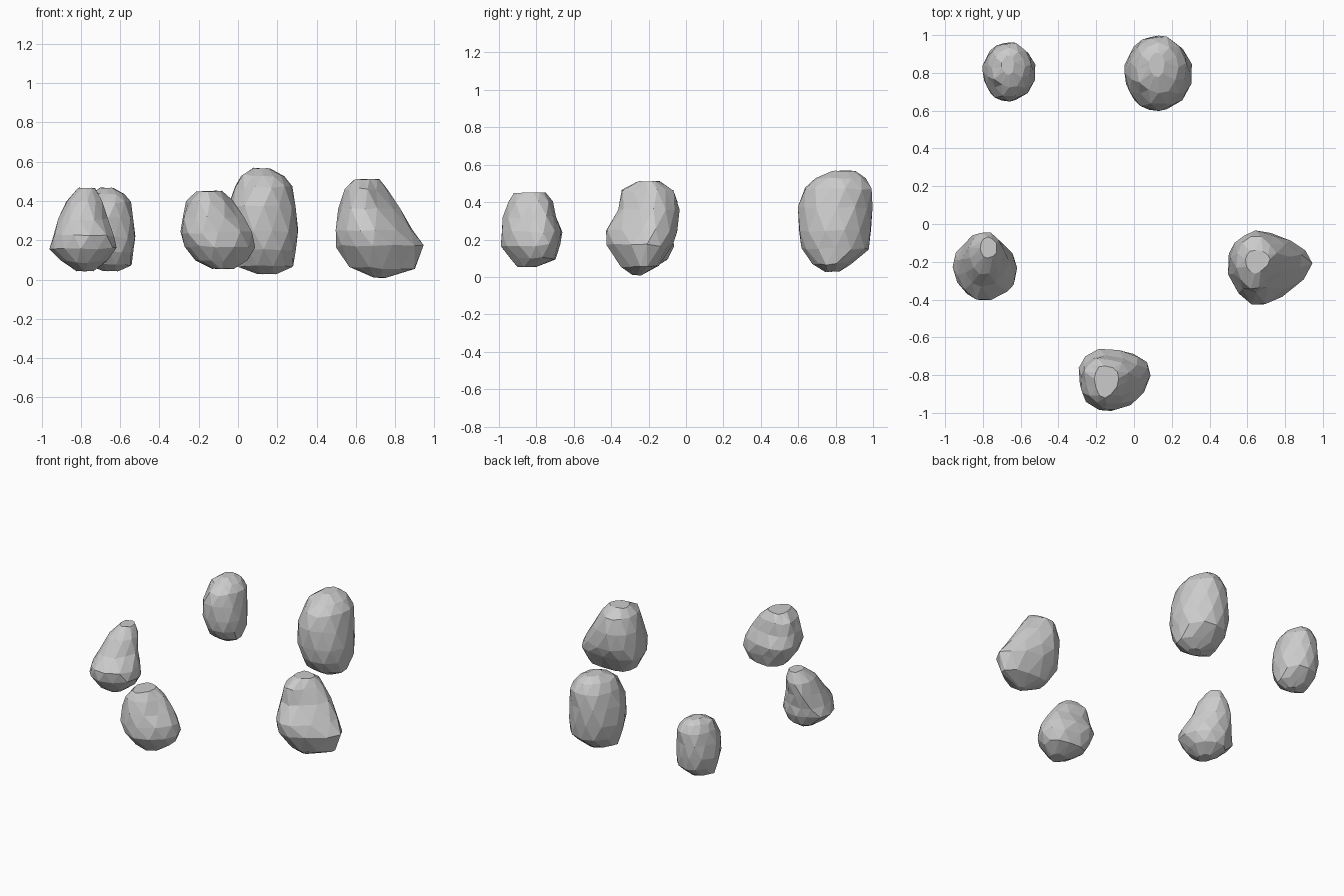
import bpy, bmesh, math, random

if "Cube" in bpy.data.objects:
    bpy.data.objects.remove(bpy.data.objects["Cube"])

SEGMENTS = 12


def section(level, focus, powers, turn):
    """Ring of points filling the box x0..x1, y0..y1 at height z."""
    z, x0, x1, y0, y1 = level
    cx = x0 + focus[0] * (x1 - x0)
    cy = y0 + focus[1] * (y1 - y0)
    pts = []
    for i in range(SEGMENTS):
        a = (i + turn) * 2 * math.pi / SEGMENTS
        c, s = math.cos(a), math.sin(a)
        quad = (0 if c >= 0 else 1) if s >= 0 else (2 if c < 0 else 3)
        e = 2 / powers[quad]
        dx = abs(c) ** e * (x1 - cx if c >= 0 else x0 - cx)
        dy = abs(s) ** e * (y1 - cy if s >= 0 else y0 - cy)
        pts.append((cx + dx * 1.01, cy + dy * 1.01, z))
    return pts


def rock(name, levels, focus, powers, seed):
    """Faceted stone: staggered rings joined with triangles."""
    rng = random.Random(seed)
    bm = bmesh.new()
    rings = []
    for k, level in enumerate(levels):
        j = 0.007 if 0 < k < len(levels) - 1 else 0.003
        ring = []
        for x, y, z in section(level, focus, powers, 0.5 * (k % 2)):
            ring.append(bm.verts.new((x + rng.uniform(-j, j),
                                      y + rng.uniform(-j, j),
                                      z + rng.uniform(-j, j))))
        rings.append(ring)
    for k in range(len(rings) - 1):
        lo, hi = rings[k], rings[k + 1]
        if k % 2:
            lo, hi = hi, lo
        for i in range(SEGMENTS):
            n = (i + 1) % SEGMENTS
            bm.faces.new((lo[i], lo[n], hi[i]))
            bm.faces.new((lo[n], hi[n], hi[i]))
    bm.faces.new(rings[0])
    bm.faces.new(rings[-1])
    bmesh.ops.recalc_face_normals(bm, faces=bm.faces)
    mesh = bpy.data.meshes.new(name)
    bm.to_mesh(mesh)
    bm.free()
    obj = bpy.data.objects.new(name, mesh)
    bpy.context.collection.objects.link(obj)
    return obj


# Each level: z, x min, x max, y min, y max
# Tall rock at the back, and its smaller copy at the back left
tall = [(.03, .10, .20, .74, .82), (.07, 0, .28, .675, .88),
        (.15, -.035, .30, .625, .97), (.25, -.05, .31, .60, .99),
        (.37, -.045, .297, .603, 1.0), (.47, -.015, .275, .635, .99),
        (.53, .02, .235, .69, .955), (.568, .08, .16, .78, .91)]
rock("back_rock", tall, (.5, .5), (2, 2, 2, 2), 1)
small = [(.045 + (z - .03) * .787,
          -.66 + (a - .13) * .78, -.66 + (b - .13) * .78,
          .807 + (c - .8) * .785, .807 + (d - .8) * .785)
         for z, a, b, c, d in tall]
rock("back_left_rock", small, (.5, .5), (2, 2, 2, 2), 1)

# Left rock, leaning back
rock("left_rock",
     [(.045, -.82, -.74, -.28, -.18), (.09, -.90, -.67, -.35, -.10),
      (.16, -.955, -.62, -.395, -.07), (.225, -.94, -.625, -.40, -.06),
      (.31, -.91, -.67, -.33, -.05), (.40, -.87, -.69, -.27, -.045),
      (.465, -.815, -.725, -.18, -.07)],
     (.45, .5), (1.9, 2, 2, 2), 2)

# Right rock, with a foot towards +x
rock("right_rock",
     [(.01, .69, .75, -.29, -.24), (.06, .56, .90, -.35, -.14),
      (.17, .50, .945, -.425, -.07), (.25, .50, .895, -.43, -.045),
      (.36, .515, .825, -.365, -.04), (.46, .545, .76, -.35, -.07),
      (.51, .59, .72, -.26, -.14)],
     (.42, .6), (2, 2, 2, 1.4), 3)

# Front rock, with a rounded foot towards +x
rock("front_rock",
     [(.055, -.13, -.02, -.90, -.80), (.10, -.22, .05, -.945, -.70),
      (.17, -.27, .09, -.985, -.68), (.24, -.295, .075, -.995, -.665),
      (.32, -.285, .03, -.98, -.70), (.40, -.26, -.03, -.955, -.715),
      (.45, -.21, -.08, -.92, -.75)],
     (.42, .6), (2.2, 2.2, 2, 1.7), 4)
